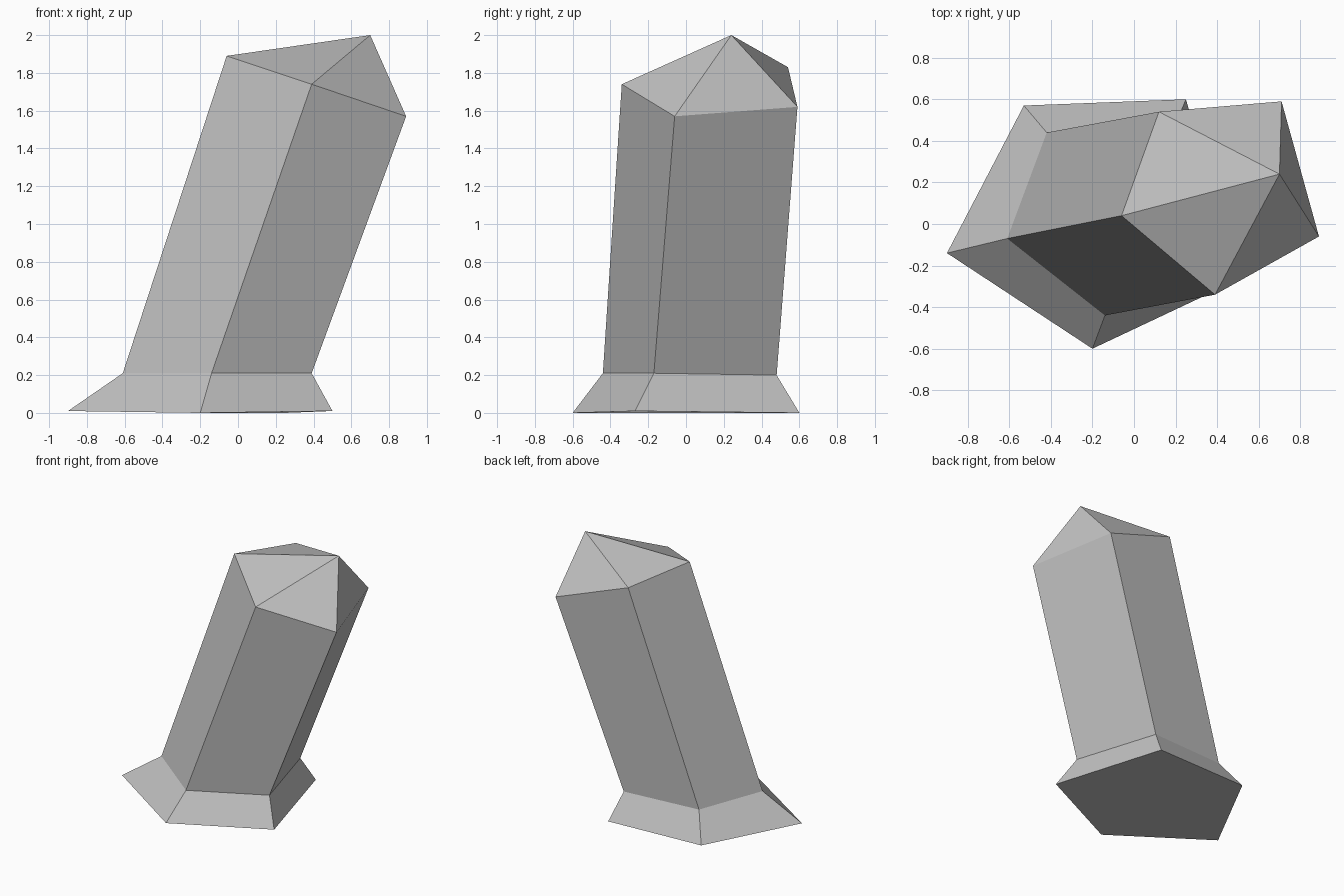
import bpy
import bmesh
from mathutils import Vector

cube = bpy.data.objects.get("Cube")
if cube:
    bpy.data.objects.remove(cube, do_unlink=True)

# Single stone colour
stone = bpy.data.materials.new("grey stone")
stone.use_nodes = True
grey = (0.53, 0.53, 0.53, 1)
stone.diffuse_color = grey
stone.node_tree.nodes["Principled BSDF"].inputs["Base Color"].default_value = grey

# Five-sided outlines: flared foot, neck above it, and slanted shoulder
foot = [(-0.9, -0.14, 0.01), (-0.2, -0.6, 0), (0.5, -0.27, 0.01),
        (0.25, 0.6, 0), (-0.53, 0.57, 0.01)]
neck = [(-0.61, -0.07, 0.21), (-0.14, -0.44, 0.21), (0.39, -0.17, 0.21),
        (0.2, 0.48, 0.2), (-0.42, 0.44, 0.21)]
shoulder = [(-0.06, 0.04, 1.89), (0.39, -0.34, 1.74), (0.89, -0.06, 1.57),
            (0.71, 0.59, 1.62), (0.12, 0.54, 1.83)]
tip = Vector((0.7, 0.24, 2))

bm = bmesh.new()
rings = [[bm.verts.new(p) for p in ring] for ring in (foot, neck, shoulder)]
apex = bm.verts.new(tip)


def pairs(ring):
    """Neighbouring corners around a closed outline."""
    return zip(ring, ring[1:] + ring[:1])


# Flared base and leaning shaft
for lower, upper in zip(rings, rings[1:]):
    for (a, b), (d, c) in zip(pairs(lower), pairs(upper)):
        bm.faces.new((a, b, c, d))

# Pointed cap and closed underside
for a, b in pairs(rings[-1]):
    bm.faces.new((a, b, apex))
bm.faces.new(rings[0][::-1])
bmesh.ops.recalc_face_normals(bm, faces=bm.faces)

mesh = bpy.data.meshes.new("leaning_crystal")
bm.to_mesh(mesh)
bm.free()
mesh.materials.append(stone)
crystal = bpy.data.objects.new("leaning_crystal", mesh)
bpy.context.collection.objects.link(crystal)
